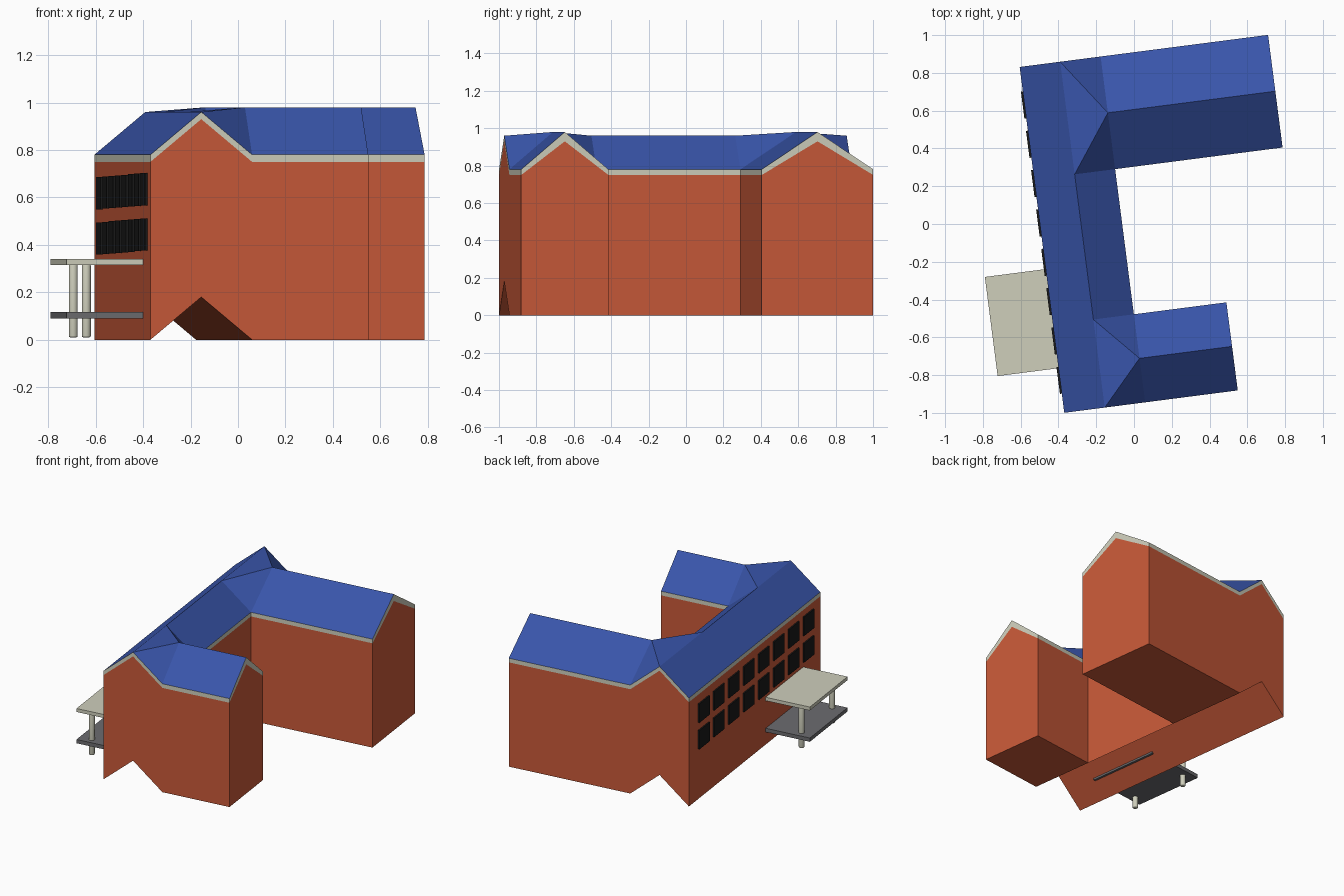
import bpy, bmesh, math
from mathutils import Matrix, Vector

if "Cube" in bpy.data.objects:
    bpy.data.objects.remove(bpy.data.objects["Cube"])

TURN = Matrix.Rotation(math.radians(7.35), 4, 'Z')   # whole building is turned on its plot


def material(name, r, g, b):
    m = bpy.data.materials.new(name)
    m.diffuse_color = (r, g, b, 1)
    m.use_nodes = True
    m.node_tree.nodes["Principled BSDF"].inputs["Base Color"].default_value = m.diffuse_color
    return m


BRICK = material("brick", 0.58, 0.10, 0.04)
TRIM = material("trim", 0.62, 0.62, 0.50)
ROOF = material("roof_blue", 0.04, 0.09, 0.40)
DARK = material("window_black", 0.01, 0.01, 0.01)
GREY = material("deck_grey", 0.15, 0.15, 0.16)


def finish(name, bm, *mats):
    bm.transform(TURN)
    me = bpy.data.meshes.new(name)
    bm.to_mesh(me)
    bm.free()
    for m in mats:
        me.materials.append(m)
    ob = bpy.data.objects.new(name, me)
    bpy.context.collection.objects.link(ob)
    return ob


def gable(name, across, low, high, start, end, along, mats, cap_start=True):
    """Extruded body with three-point lower and upper profiles; last material goes on top."""
    bm = bmesh.new()

    def ring(t, zs):
        return [bm.verts.new((t, a, z) if along == 'x' else (a, t, z))
                for a, z in zip(across, zs)]
    l0, h0, l1, h1 = ring(start, low), ring(start, high), ring(end, low), ring(end, high)
    for i in (0, 1):
        bm.faces.new((l0[i], l0[i + 1], l1[i + 1], l1[i]))
        top = bm.faces.new((h0[i], h0[i + 1], h1[i + 1], h1[i]))
        top.material_index = len(mats) - 1
        bm.faces.new((l1[i], l1[i + 1], h1[i + 1], h1[i]))
        if cap_start:
            bm.faces.new((l0[i], l0[i + 1], h0[i + 1], h0[i]))
    for i in (0, 2):
        bm.faces.new((l0[i], l1[i], h1[i], h0[i]))
    bmesh.ops.recalc_face_normals(bm, faces=bm.faces[:])
    return finish(name, bm, *mats)


def box(bm, lo, hi):
    lo, hi = Vector(lo), Vector(hi)
    m = Matrix.Translation((lo + hi) / 2) @ Matrix.Diagonal((*(hi - lo), 1))
    bmesh.ops.create_cube(bm, size=1, matrix=m)


# Main bar: roof line, walls and underside all follow the gable
W, R, E = -0.494, -0.278, -0.062
S, N = -0.944, 0.902
gable("main_walls", (W, R, E), (0, 0.18, 0), (0.75, 0.93, 0.75), S, N, 'y', [BRICK])
gable("main_roof", (W, R, E), (0.75, 0.93, 0.75), (0.78, 0.96, 0.78), S, N, 'y', [TRIM, ROOF])

# Two wings with flat undersides, and roof patches joining them to the main ridge
for side, a, b, end in (("north", 0.301, N, 0.832), ("south", S, -0.474, 0.432)):
    mid = (a + b) / 2
    gable(side + "_wing_walls", (a, mid, b), (0, 0, 0), (0.75, 0.93, 0.75),
          E, end, 'x', [BRICK], False)
    gable(side + "_wing_roof", (a, mid, b), (0.75, 0.93, 0.75), (0.78, 0.98, 0.78),
          E, end, 'x', [TRIM, ROOF], False)
    bm = bmesh.new()
    ra, rb, ea, eb, peak = [bm.verts.new(p) for p in (
        (R, a, 0.96), (R, b, 0.96), (E, a, 0.78), (E, b, 0.78), (E, mid, 0.98))]
    for tri in ((ra, ea, peak), (ra, peak, rb), (rb, peak, eb)):
        bm.faces.new(tri)
    finish(side + "_roof_join", bm, ROOF)

# Windows: two rows of eight, drifting slightly upward toward the front
bm = bmesh.new()
for row in (0.618, 0.427):
    for i in range(8):
        y, z = 0.70 - 0.21 * i, row + 0.0024 * i
        box(bm, (W - 0.01, y - 0.072, z - 0.068), (W + 0.01, y + 0.072, z + 0.068))
finish("windows", bm, DARK)

# Porch: canopy, deck and two round columns
for name, z0, z1, mat in (("porch_canopy", 0.315, 0.34, TRIM), ("porch_deck", 0.09, 0.117, GREY)):
    bm = bmesh.new()
    box(bm, (-0.819, -0.706, z0), (-0.37, -0.177, z1))
    finish(name, bm, mat)

for name, y in (("back_column", -0.23), ("front_column", -0.66)):
    bm = bmesh.new()
    bmesh.ops.create_cone(bm, cap_ends=True, segments=24, radius1=0.019, radius2=0.019,
                          depth=0.31, matrix=Matrix.Translation((-0.73, y, 0.165)))
    rims = [e for e in bm.edges if abs(e.verts[0].co.z - e.verts[1].co.z) < 1e-4]
    bmesh.ops.bevel(bm, geom=rims, offset=0.007, segments=3, profile=0.5, affect='EDGES')
    ob = finish(name, bm, TRIM)
    bpy.ops.object.select_all(action='DESELECT')
    ob.select_set(True)
    bpy.context.view_layer.objects.active = ob
    bpy.ops.object.shade_smooth_by_angle(angle=math.radians(40))
